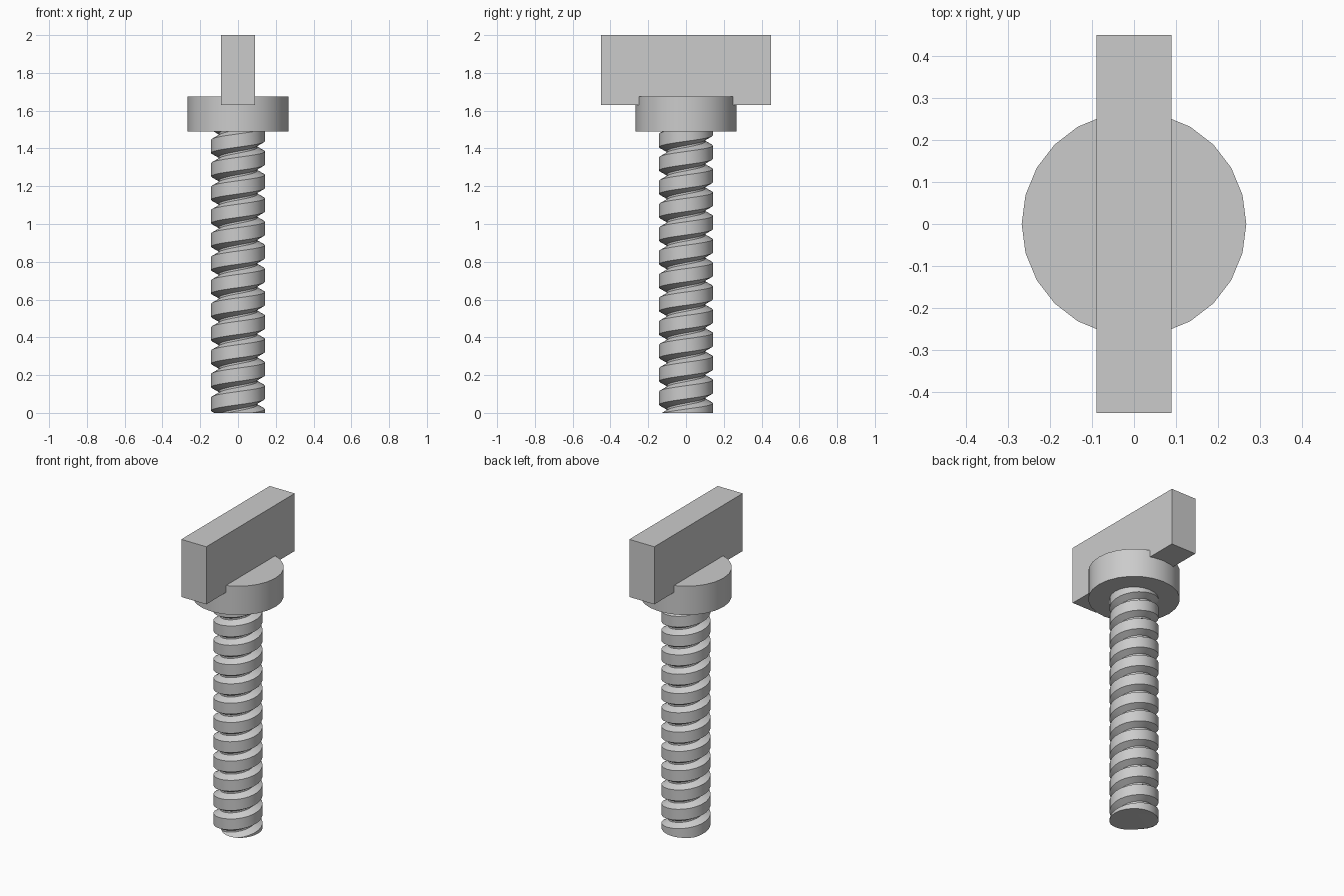
import bpy, bmesh
from math import cos, sin, tau
from mathutils import Vector

if "Cube" in bpy.data.objects:
    bpy.data.objects.remove(bpy.data.objects["Cube"], do_unlink=True)

SEGMENTS = 24
PITCH = 0.124
OUTER, ROOT = 0.143, 0.103
CREST, FLANK = 0.07, 0.022
SHANK_TOP = 1.50          # slightly inside the collar

steel = bpy.data.materials.new("light grey")
steel.use_nodes = True
steel.diffuse_color = (0.6, 0.6, 0.6, 1)
steel.node_tree.nodes["Principled BSDF"].inputs["Base Color"].default_value = (0.6, 0.6, 0.6, 1)


def add_object(name, bm, smooth=False):
    bmesh.ops.recalc_face_normals(bm, faces=bm.faces)
    mesh = bpy.data.meshes.new(name)
    bm.to_mesh(mesh)
    bm.free()
    mesh.materials.append(steel)
    obj = bpy.data.objects.new(name, mesh)
    bpy.context.collection.objects.link(obj)
    if smooth:
        bpy.ops.object.select_all(action="DESELECT")
        obj.select_set(True)
        bpy.context.view_layer.objects.active = obj
        bpy.ops.object.shade_smooth_by_angle(angle=0.52)
    return obj


# Threaded shank: one thread profile swept along a helix, then cut flat at both ends
profile = [(OUTER, -CREST / 2), (OUTER, CREST / 2),
           (ROOT, CREST / 2 + FLANK), (ROOT, PITCH - CREST / 2 - FLANK)]
turns = int(SHANK_TOP / PITCH) + 5
start = 0.047 - PITCH / 2 - 2 * PITCH
bm = bmesh.new()
rows = []
for i in range(turns * SEGMENTS):
    a = tau * i / SEGMENTS
    rise = start + PITCH * i / SEGMENTS
    rows.append([bm.verts.new((r * cos(a), r * sin(a), rise + z)) for r, z in profile])


def thread_vert(i, k):
    # The end of one profile is the start of the next turn
    return rows[i][k] if k < len(profile) else rows[i + SEGMENTS][0]


for i in range((turns - 1) * SEGMENTS - 1):
    for k in range(len(profile)):
        bm.faces.new((thread_vert(i, k), thread_vert(i + 1, k),
                      thread_vert(i + 1, k + 1), thread_vert(i, k + 1)))
for height, direction in ((0, -1), (SHANK_TOP, 1)):
    bmesh.ops.bisect_plane(bm, geom=bm.verts[:] + bm.edges[:] + bm.faces[:], dist=1e-6,
                           plane_co=Vector((0, 0, height)),
                           plane_no=Vector((0, 0, direction)), clear_outer=True)
bmesh.ops.delete(bm, geom=[v for v in bm.verts if not v.link_faces], context="VERTS")
bmesh.ops.holes_fill(bm, edges=[e for e in bm.edges if e.is_boundary], sides=0)
add_object("threaded_shank", bm, smooth=True)

# Round collar
bm = bmesh.new()
bmesh.ops.create_cone(bm, cap_ends=True, segments=SEGMENTS,
                      radius1=0.267, radius2=0.267, depth=0.185)
# Put a corner of the outline on the x axis
first = bm.verts[:][0].co
bmesh.ops.rotate(bm, verts=bm.verts, cent=(0, 0, 0),
                 matrix=first.to_2d().to_3d().rotation_difference(Vector((1, 0, 0))).to_matrix())
bmesh.ops.translate(bm, verts=bm.verts, vec=(0, 0, 1.5825))
add_object("collar", bm, smooth=True)

# Flat grip bar across the top
bm = bmesh.new()
bmesh.ops.create_cube(bm, size=1)
bmesh.ops.scale(bm, verts=bm.verts, vec=(0.178, 0.898, 0.37))
bmesh.ops.translate(bm, verts=bm.verts, vec=(0, 0, 1.815))
add_object("grip_bar", bm)
